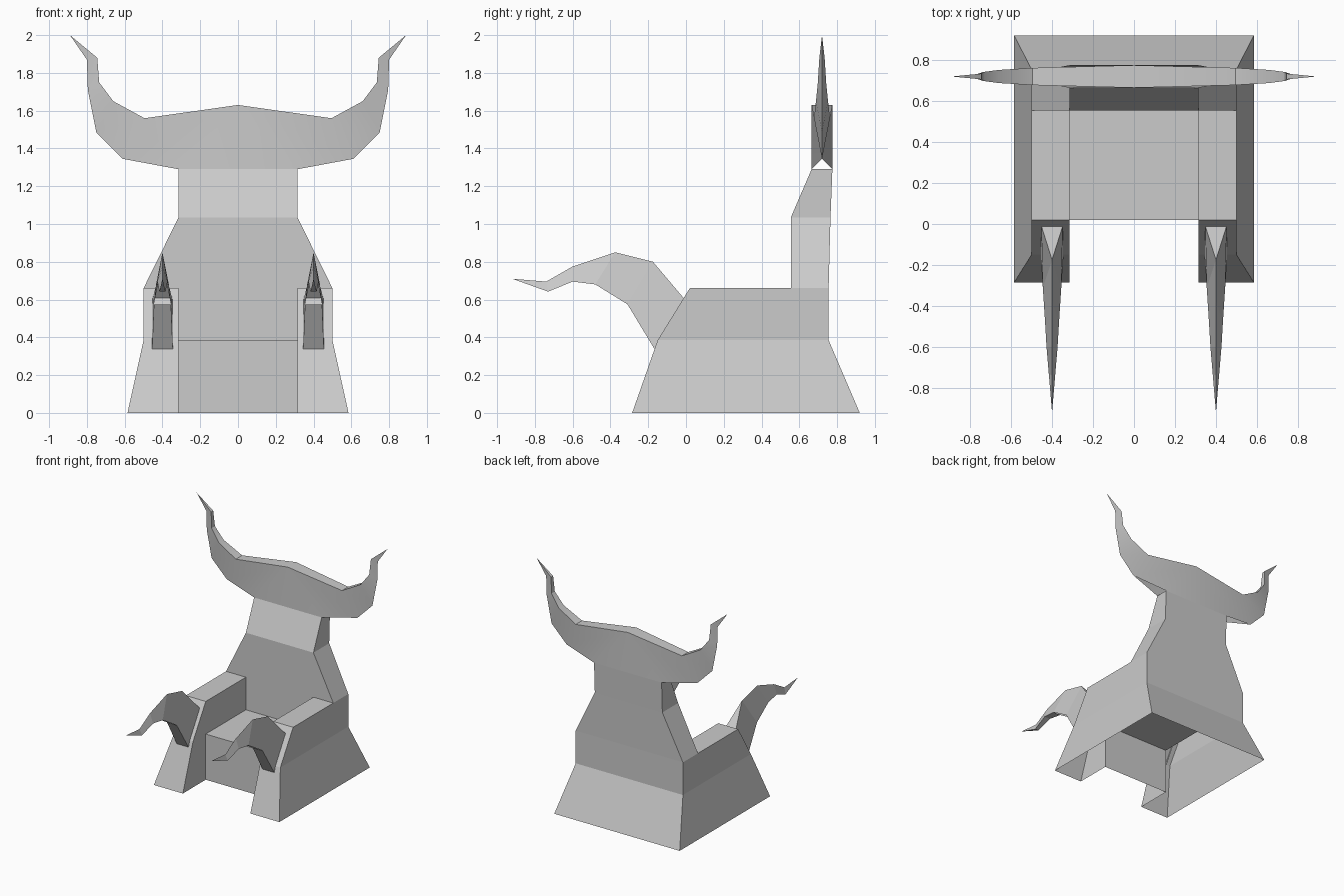
import bpy, bmesh, math
from mathutils import Vector

cube = bpy.data.objects.get("Cube")
if cube:
    bpy.data.objects.remove(cube, do_unlink=True)

STONE = bpy.data.materials.new("pale grey stone")
STONE.use_nodes = True
STONE.diffuse_color = (0.6, 0.6, 0.6, 1)
STONE.node_tree.nodes["Principled BSDF"].inputs["Base Color"].default_value = (0.6, 0.6, 0.6, 1)


def build(name, faces, inside=None, mirror=True, smooth=False):
    """Weld faces given as corner lists; face away from the inside point, if any."""
    bm = bmesh.new()
    for face in faces:
        corners = []
        for p in face:
            if p not in corners:
                corners.append(p)
        if len(corners) > 2:
            bm.faces.new([bm.verts.new(p) for p in corners])
    bmesh.ops.remove_doubles(bm, verts=bm.verts, dist=1e-4)
    bm.normal_update()
    if inside is None:
        bmesh.ops.recalc_face_normals(bm, faces=bm.faces)
    else:
        for f in bm.faces:
            if f.normal.dot(f.calc_center_median() - Vector(inside)) < 0:
                f.normal_flip()
    mesh = bpy.data.meshes.new(name)
    bm.to_mesh(mesh)
    bm.free()
    mesh.materials.append(STONE)
    if smooth:
        for p in mesh.polygons:
            p.use_smooth = True
        mesh.set_sharp_from_angle(angle=math.radians(30))
    obj = bpy.data.objects.new(name, mesh)
    bpy.context.scene.collection.objects.link(obj)
    if mirror:
        mod = obj.modifiers.new("mirror", 'MIRROR')
        mod.merge_threshold = 0.001
    return obj


def bands(rows):
    """Quads between successive (left point, right point) rows."""
    return [(a[0], a[1], b[1], b[0]) for a, b in zip(rows, rows[1:])]


IN, OUT, FOOT = 0.315, 0.50, 0.585       # inner, outer and foot half widths
SEAT_Z, ARM_Z = 0.385, 0.66
SEAT_Y, REST_Y = 0.02, 0.555             # seat front and backrest front

# Armrests: hollow, open below, flaring towards the floor
build("armrests", bands([
    ((IN, -0.285, 0), (FOOT, -0.285, 0)),
    ((IN, -0.15, SEAT_Z), (OUT, -0.15, SEAT_Z)),
    ((IN, SEAT_Y, ARM_Z), (OUT, SEAT_Y, ARM_Z)),
    ((IN, REST_Y, ARM_Z), (OUT, REST_Y, ARM_Z)),
]) + [
    # outer side, lower and upper
    ((FOOT, -0.285, 0), (FOOT, 0.92, 0), (OUT, 0.755, SEAT_Z), (OUT, -0.15, SEAT_Z)),
    ((OUT, -0.15, SEAT_Z), (OUT, 0.755, SEAT_Z), (OUT, 0.755, ARM_Z),
     (OUT, REST_Y, ARM_Z), (OUT, SEAT_Y, ARM_Z)),
    # inner side, ahead of and above the seat
    ((IN, -0.285, 0), (IN, -0.15, SEAT_Z), (IN, SEAT_Y, ARM_Z), (IN, SEAT_Y, 0)),
    ((IN, SEAT_Y, SEAT_Z), (IN, SEAT_Y, ARM_Z), (IN, REST_Y, ARM_Z), (IN, REST_Y, SEAT_Z)),
], inside=(0.42, 0.2, 0.3))

# Seat top and its upright front
build("seat", bands([
    ((-IN, SEAT_Y, 0), (IN, SEAT_Y, 0)),
    ((-IN, SEAT_Y, SEAT_Z), (IN, SEAT_Y, SEAT_Z)),
    ((-IN, REST_Y, SEAT_Z), (IN, REST_Y, SEAT_Z)),
]), inside=(0, 0.3, 0.2), mirror=False)

# Backrest: front, rear and tapering shoulders
def row(x, y, z):
    return ((-x, y, z), (x, y, z))

front = [row(OUT, REST_Y, ARM_Z), row(IN, REST_Y, 1.035), row(IN, 0.665, 1.29)]
rear = [row(FOOT, 0.92, 0), row(OUT, 0.755, SEAT_Z), row(OUT, 0.755, ARM_Z),
        row(IN, 0.765, 1.035), row(IN, 0.775, 1.29)]
shoulders = [f for s in (0, 1)
             for f in bands([(a[s], b[s]) for a, b in zip(front, rear[2:])])]
build("backrest",
      bands([row(IN, REST_Y, SEAT_Z), row(IN, REST_Y, ARM_Z)])
      + bands(front) + bands(rear) + shoulders,
      inside=(0, 0.66, 0.8), mirror=False)

# Horned crest: flat on top (x, z, half depth), sharp along the lower edge
MID = 0.72
top = [(0, 1.63, 0.055), (0.495, 1.56, 0.042), (0.66, 1.65, 0.032),
       (0.735, 1.75, 0.022), (0.745, 1.88, 0.014), (0.89, 2.0, 0)]
low = [(IN, 1.29, 0.055), (0.61, 1.345, 0), (0.75, 1.485, 0),
       (0.795, 1.71, 0), (0.80, 1.87, 0), (0.89, 2.0, 0)]


def crest_points(stations, side):
    return [(x, MID + side * d, z) for x, z, d in stations]


crest = bands(list(zip(crest_points(top, -1), crest_points(top, 1))))
for side in (-1, 1):
    t, b = crest_points(top, side), crest_points(low, side)
    crest += bands(list(zip(t, b)))
    crest.append((t[0], b[0], (0, MID + side * 0.055, 1.29)))
build("horned_crest", crest, smooth=True)

# Arm horns: sharp along the top, flat below (y, z, half width)
ridge = [(-0.01, 0.605, 0.052), (-0.175, 0.80, 0), (-0.375, 0.85, 0),
         (-0.60, 0.775, 0), (-0.74, 0.695, 0), (-0.92, 0.71, 0)]
belly = [(-0.165, 0.335, 0.055), (-0.31, 0.575, 0.045), (-0.48, 0.68, 0.034),
         (-0.60, 0.695, 0.027), (-0.73, 0.642, 0.016), (-0.92, 0.71, 0)]


def horn_points(stations, side):
    return [(0.4 + side * w, y, z) for y, z, w in stations]


under = bands(list(zip(horn_points(belly, -1), horn_points(belly, 1))))
del under[1]                              # open gap in the curve of the horn
horn = under + bands(list(zip(horn_points(ridge, -1), horn_points(ridge, 1))))[:1]
for side in (-1, 1):
    horn += bands(list(zip(horn_points(ridge, side), horn_points(belly, side))))
build("arm_horns", horn)
